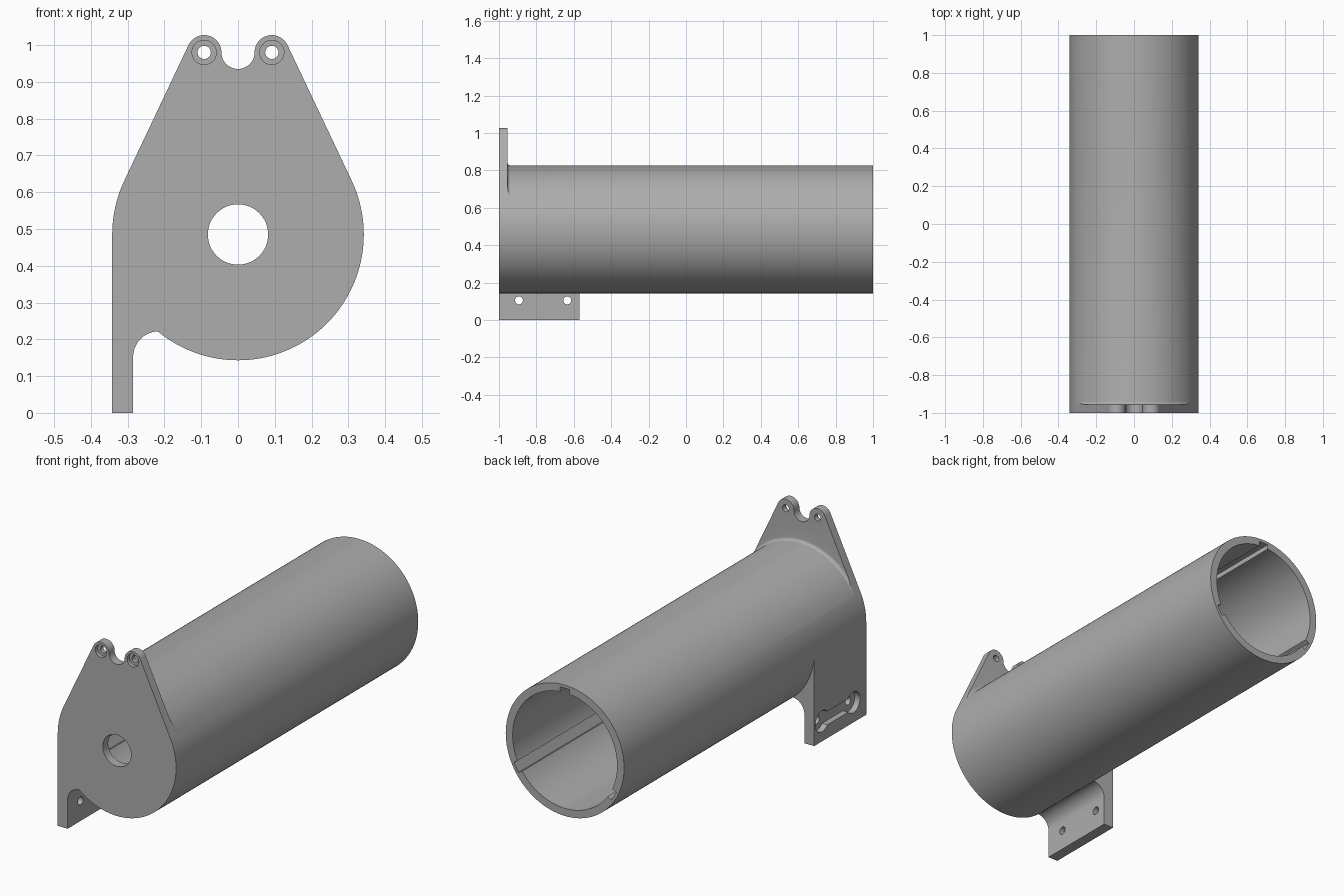
import bpy, bmesh
from math import cos, sin, pi, atan2, acos, hypot

cube = bpy.data.objects.get("Cube")
if cube:
    bpy.data.objects.remove(cube, do_unlink=True)

grey = bpy.data.materials.new("plain grey")
grey.use_nodes = True
COLOR = (0.42, 0.42, 0.42, 1)
grey.diffuse_color = COLOR
grey.node_tree.nodes["Principled BSDF"].inputs["Base Color"].default_value = COLOR

AXIS_Z = 0.485      # height of the tube axis
R, BORE = 0.342, 0.302
FRONT, BACK, PLATE = -1.0, 1.0, -0.955
FOOT_END = -0.57
EAR_X, EAR_Z, EAR_R = 0.092, 0.98, 0.047


def arc(cx, cz, r, a0, a1, n=24):
    return [(cx + r * cos(a0 + (a1 - a0) * i / n),
             cz + r * sin(a0 + (a1 - a0) * i / n)) for i in range(n + 1)]


def circle(cx, cz, r, n=40):
    return arc(cx, cz, r, 0, 2 * pi, n)[:-1]


def loft(name, sections, axis="y"):
    """Solid through (position, outline) sections along the axis."""
    bm = bmesh.new()
    rings = []
    for d, pts in sections:
        rings.append([bm.verts.new((u, d, v) if axis == "y" else (d, u, v))
                      for u, v in pts])
    for a, b in zip(rings, rings[1:]):
        for i in range(len(a)):
            j = (i + 1) % len(a)
            bm.faces.new((a[i], a[j], b[j], b[i]))
    bm.faces.new(rings[0])
    bm.faces.new(rings[-1])
    bmesh.ops.recalc_face_normals(bm, faces=bm.faces)
    mesh = bpy.data.meshes.new(name)
    bm.to_mesh(mesh)
    bm.free()
    mesh.materials.append(grey)
    ob = bpy.data.objects.new(name, mesh)
    bpy.context.collection.objects.link(ob)
    return ob


def prism(name, pts, d0, d1, axis="y"):
    return loft(name, [(d0, pts), (d1, pts)], axis)


def combine(target, other, operation):
    """Apply a boolean and remove the helper."""
    mod = target.modifiers.new("combine", "BOOLEAN")
    mod.operation, mod.object, mod.solver = operation, other, "EXACT"
    graph = bpy.context.evaluated_depsgraph_get()
    mesh = bpy.data.meshes.new_from_object(target.evaluated_get(graph))
    target.modifiers.clear()
    target.data = mesh
    bpy.data.objects.remove(other, do_unlink=True)


# Tube
body = prism("tube_housing", circle(0, AXIS_Z, R, 128), FRONT, BACK)

# Front plate: tangent sides, two ears, round notch between them
dz = EAR_Z - AXIS_Z
t = atan2(dz, EAR_X) - acos((R - EAR_R) / hypot(EAR_X, dz))
plate_pts = [(R * cos(t), AXIS_Z + R * sin(t))]
plate_pts += arc(EAR_X, EAR_Z, EAR_R, t, pi)
plate_pts += arc(0, EAR_Z, EAR_X - EAR_R, 0, -pi)[1:-1]
plate_pts += arc(-EAR_X, EAR_Z, EAR_R, 0, pi - t)
plate_pts += [(-R * cos(t), AXIS_Z + R * sin(t)), (0, AXIS_Z)]

# Concave fillet where the plate meets the tube
f = 0.017
sections = [(PLATE - 0.02, circle(0, AXIS_Z, R + f, 128))]
for i in range(7):
    a = i / 6 * pi / 2
    sections.append((PLATE + f * (1 - cos(a)),
                     circle(0, AXIS_Z, R - 0.0005 + f * (1 - sin(a)), 128)))
fillet = loft("fillet", sections)
combine(fillet, prism("fillet_limit", plate_pts, PLATE - 0.01, PLATE + 0.1), "INTERSECT")

combine(body, prism("front_plate", plate_pts, FRONT, PLATE), "UNION")
combine(body, fillet, "UNION")

# Side foot, rounded into the underside of the tube
foot_pts = [(-R, AXIS_Z), (-R, 0), (-0.285, 0)]
foot_pts += arc(-0.215, 0.152, 0.07, pi, pi / 2, 16)
foot_pts += [(-0.19, 0.24), (-0.19, AXIS_Z)]
combine(body, prism("foot", foot_pts, FRONT, FOOT_END), "UNION")

# Bore with three keyways
combine(body, prism("bore", circle(0, AXIS_Z, BORE, 128), PLATE, BACK + 0.1), "DIFFERENCE")
for k in range(3):
    a = pi / 2 + k * 2 * pi / 3
    w = 0.027
    key = [(r * cos(a) - s * sin(a), AXIS_Z + r * sin(a) + s * cos(a))
           for r, s in ((0.28, -w), (0.326, -w), (0.326, w), (0.28, w))]
    combine(body, prism("keyway", key, PLATE, BACK + 0.1), "DIFFERENCE")

# Front hole and counterbored ear holes
holes = [(0, AXIS_Z, 0.082, 0.1)]
for s in (-1, 1):
    holes += [(s * EAR_X, EAR_Z, 0.018, 0.1), (s * EAR_X, EAR_Z, 0.033, 0.02)]
for x, z, r, depth in holes:
    combine(body, prism("hole", circle(x, z, r, 48), FRONT - 0.1, FRONT + depth), "DIFFERENCE")

# Foot: waisted pocket on the outer face with two through holes
HOLE_Z, Y0, Y1 = 0.105, -0.893, -0.635
floor = -R + 0.03
bar = [(Y0, HOLE_Z - 0.035), (Y1, HOLE_Z - 0.035), (Y1, HOLE_Z + 0.035), (Y0, HOLE_Z + 0.035)]
combine(body, prism("pocket", bar, -0.5, floor, "x"), "DIFFERENCE")
for y in (Y0, Y1):
    combine(body, prism("pocket", circle(y, HOLE_Z, 0.055), -0.5, floor, "x"), "DIFFERENCE")
    combine(body, prism("hole", circle(y, HOLE_Z, 0.021), -0.5, -0.22, "x"), "DIFFERENCE")

# Smooth curved faces, keep sharp edges
bpy.ops.object.select_all(action="DESELECT")
body.select_set(True)
bpy.context.view_layer.objects.active = body
bpy.ops.object.shade_smooth_by_angle(angle=pi / 6)
